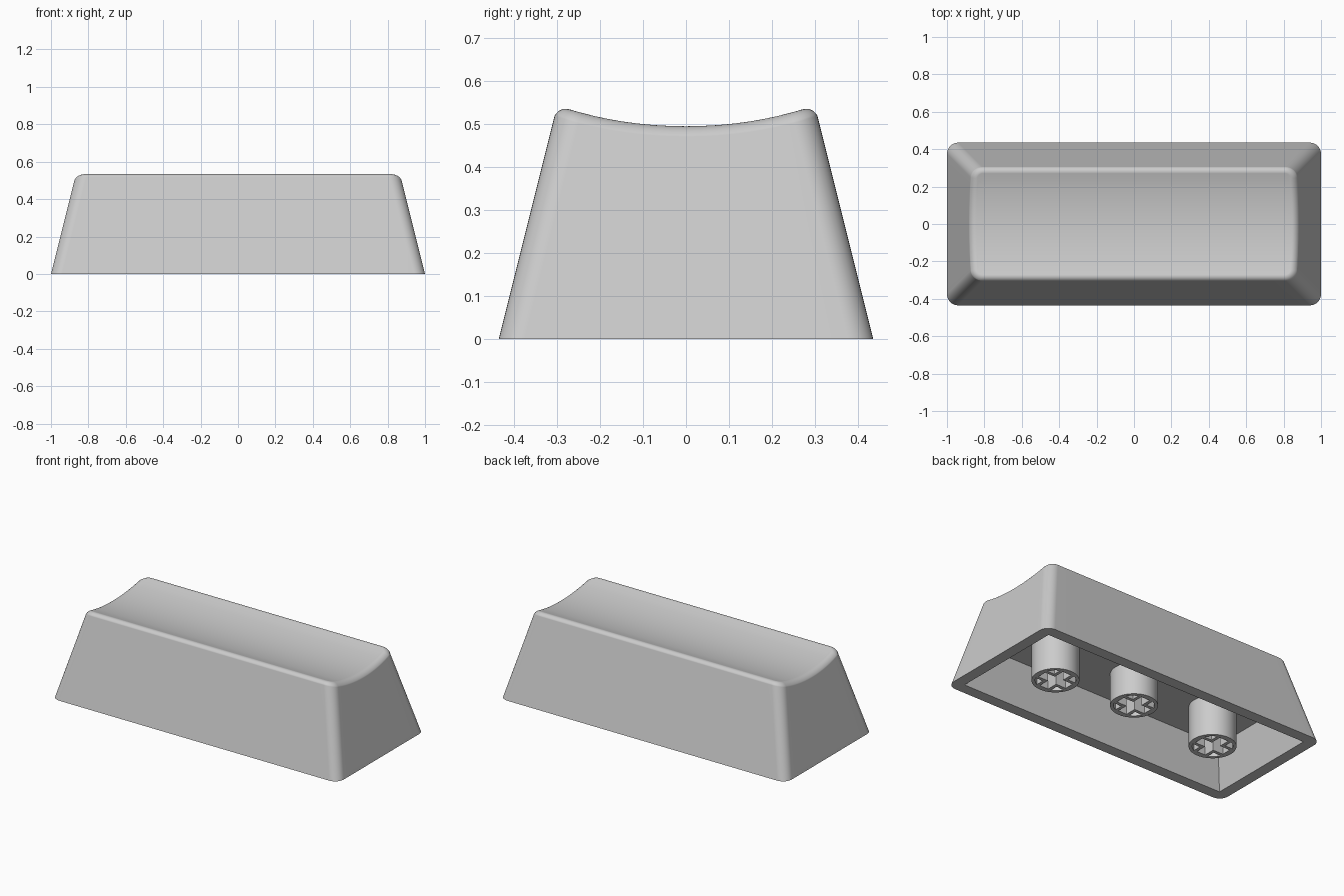
import bpy, bmesh
from math import sin, cos, asin, pi, radians

cube = bpy.data.objects.get("Cube")
if cube:
    bpy.data.objects.remove(cube)

HALF_X, HALF_Y, TAPER = 1.0, 0.435, 0.25
WALL, CEILING = 0.07, 0.25
CORNER, FILLET = 0.06, 0.032
STEM_SPACING, STEM_RADIUS = 0.573, 0.134
ARC, SIDE = 8, 14

plastic = bpy.data.materials.new("grey plastic")
plastic.use_nodes = True
colour = (0.6, 0.6, 0.6, 1)
plastic.diffuse_color = colour
plastic.node_tree.nodes["Principled BSDF"].inputs["Base Color"].default_value = colour


def finish(bm, name, location=(0, 0, 0)):
    bmesh.ops.remove_doubles(bm, verts=bm.verts, dist=0.0002)
    bmesh.ops.recalc_face_normals(bm, faces=bm.faces)
    mesh = bpy.data.meshes.new(name)
    bm.to_mesh(mesh)
    bm.free()
    mesh.materials.append(plastic)
    obj = bpy.data.objects.new(name, mesh)
    obj.location = location
    bpy.context.collection.objects.link(obj)
    bpy.ops.object.select_all(action='DESELECT')
    obj.select_set(True)
    bpy.context.view_layer.objects.active = obj
    bpy.ops.object.shade_smooth_by_angle(angle=radians(35))
    # Keep the large walls flat beside their rounded edges
    obj.modifiers.new("flat_walls", 'WEIGHTED_NORMAL').keep_sharp = True


def bridge(bm, a, b):
    n = len(a)
    for i in range(n):
        j = (i + 1) % n
        bm.faces.new((a[i], a[j], b[j], b[i]))


def outline(hx, hy, r):
    """Rounded rectangle with a fixed number of points."""
    corners = []
    for k, (sx, sy) in enumerate(((1, 1), (-1, 1), (-1, -1), (1, -1))):
        angles = [pi / 2 * (k + i / ARC) for i in range(ARC + 1)]
        corners.append([(sx * (hx - r) + r * cos(a), sy * (hy - r) + r * sin(a))
                        for a in angles])
    points = []
    for k in range(4):
        points += corners[k]
        (x0, y0), (x1, y1) = corners[k][-1], corners[(k + 1) % 4][0]
        points += [(x0 + (x1 - x0) * i / SIDE, y0 + (y1 - y0) * i / SIDE)
                   for i in range(1, SIDE)]
    return points


def section(z, inset, r):
    return outline(HALF_X - TAPER * z - inset, HALF_Y - TAPER * z - inset, r)


def dish(y):
    return 0.494 + y * y / 1.98


# Rings from the inner ceiling, around the rim and up the outside
rings = [[(x, y, z) for x, y in section(z, inset, r)]
         for z, inset, r in ((CEILING, WALL, 0), (0, WALL, 0), (0, 0, CORNER))]

# Rounded top edge that follows the dish
start = radians(14)
for step in range(8):
    angle = start + (pi / 2 - start) * step / 7
    inset = FILLET * (cos(start) - cos(angle))
    ring = []
    for i, (x, y) in enumerate(section(0.5, inset, CORNER - inset)):
        z = dish(y) - FILLET * (1 - sin(angle))
        x, y = section(z, inset, CORNER - inset)[i]
        ring.append((x, y, z))
    rings.append(ring)

bm = bmesh.new()
loops = [[bm.verts.new(p) for p in ring] for ring in rings]
for a, b in zip(loops, loops[1:]):
    bridge(bm, a, b)
bm.faces.new(loops[0])

# Dished top as a grid of columns running from the front edge to the back edge
edge = loops[-1]
span = 2 * ARC + SIDE
front_start = 2 * (ARC + SIDE)
last = front_start + span
columns = []
for i in range(span + 1):
    back, front = edge[i], edge[last - i]
    if i == 0:
        middle = edge[last + 1:]
    elif i == span:
        middle = edge[span + 1:front_start][::-1]
    else:
        middle = []
        for k in range(1, SIDE):
            p = front.co.lerp(back.co, k / SIDE)
            middle.append(bm.verts.new((p.x, p.y, dish(p.y))))
    columns.append([front] + middle + [back])
for a, b in zip(columns, columns[1:]):
    for k in range(SIDE):
        bm.faces.new((a[k], a[k + 1], b[k + 1], b[k]))
finish(bm, "keycap_shell")


def quarter_turns(points):
    """The points turned to each of the four quadrants."""
    return [[(c * x - s * y, s * x + c * y) for x, y in points]
            for c, s in ((1, 0), (0, 1), (-1, 0), (0, -1))]


# Round stems: a thin tube holding a thin-walled cross socket
def stem(name, x, bottom):
    arm, half, web, bore = 0.1, 0.03, 0.05, 0.114
    circle = [(STEM_RADIUS * cos(2 * pi * i / 48), STEM_RADIUS * sin(2 * pi * i / 48))
              for i in range(48)]
    cross = sum(quarter_turns([(arm, -half), (arm, half), (half, half)]), [])
    first = asin(web / bore)
    sweep = [first + (pi / 2 - 2 * first) * i / 8 for i in range(9)]
    pocket = [(web, web)] + [(bore * cos(a), bore * sin(a)) for a in sweep]

    bm = bmesh.new()
    rim = []
    for points in [circle, cross] + quarter_turns(pocket):
        top = CEILING + 0.01 if points is circle else CEILING - 0.002
        low = [bm.verts.new((px, py, bottom)) for px, py in points]
        high = [bm.verts.new((px, py, top)) for px, py in points]
        bridge(bm, low, high)
        bm.faces.new(high)
        rim += [bm.edges.get((low[i - 1], low[i])) for i in range(len(low))]
    bmesh.ops.triangle_fill(bm, edges=rim, use_beauty=True)
    finish(bm, name, (x, 0, 0))


stem("left_stem", STEM_SPACING, 0)
stem("middle_stem", 0, 0.05)
stem("right_stem", -STEM_SPACING, 0)
